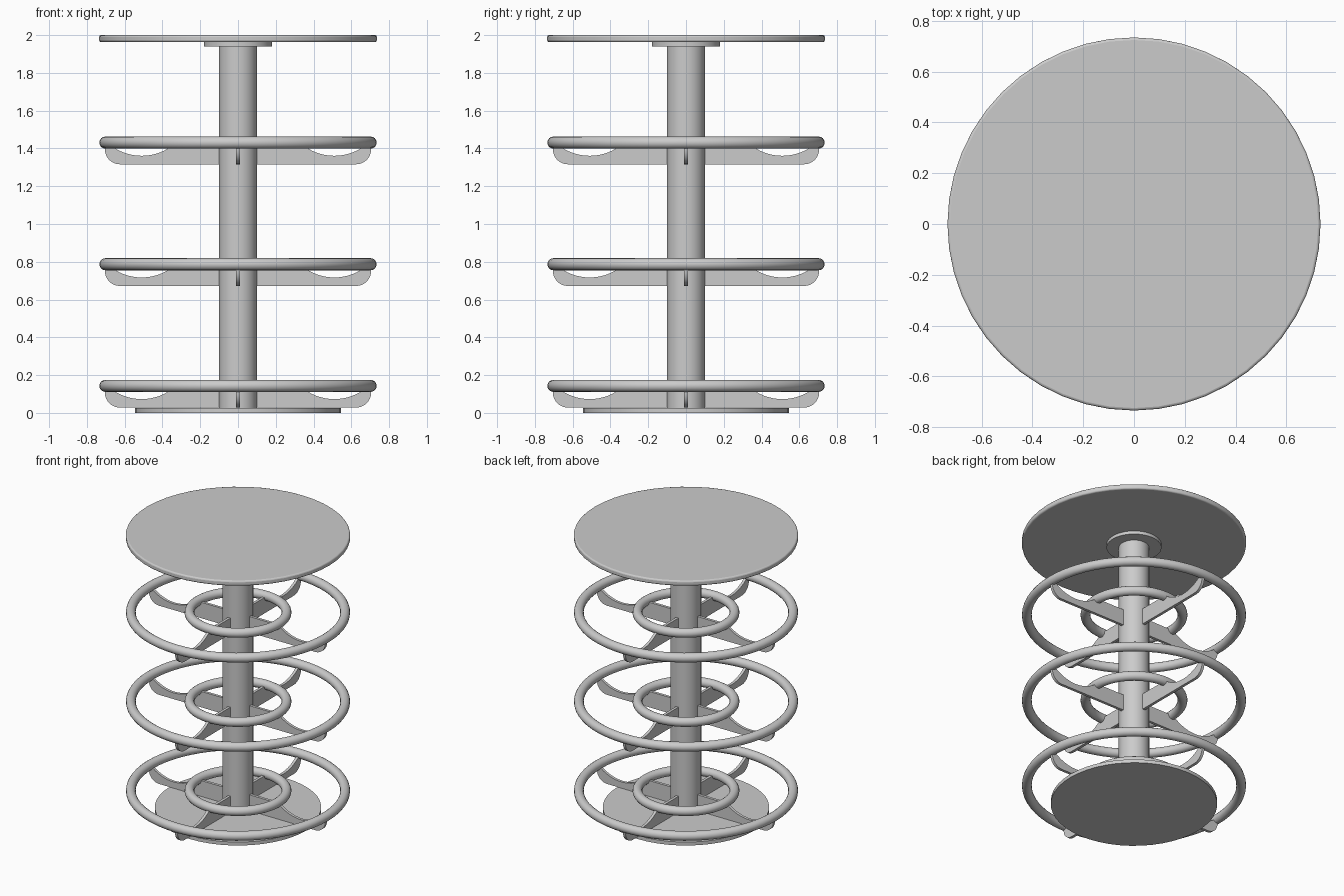
import bpy, bmesh, math
from mathutils import Matrix

cube = bpy.data.objects.get("Cube")
if cube:
    bpy.data.objects.remove(cube, do_unlink=True)

GREY = (0.6, 0.6, 0.6, 1.0)
metal = bpy.data.materials.new("light grey metal")
metal.use_nodes = True
metal.diffuse_color = GREY
metal.node_tree.nodes["Principled BSDF"].inputs["Base Color"].default_value = GREY


def finish(obj, name):
    obj.name = name
    obj.data.materials.append(metal)
    bpy.ops.object.select_all(action='DESELECT')
    obj.select_set(True)
    bpy.context.view_layer.objects.active = obj
    bpy.ops.object.shade_smooth_by_angle(angle=math.radians(35))
    return obj


def disc(name, radius, bottom, top, sides=48, bevel=0.0):
    bpy.ops.mesh.primitive_cylinder_add(vertices=sides, radius=radius, depth=top - bottom,
                                        location=(0, 0, (top + bottom) / 2))
    obj = finish(bpy.context.object, name)
    if bevel:
        mod = obj.modifiers.new("rounded rim", 'BEVEL')
        mod.width, mod.segments = bevel, 3
        mod.limit_method, mod.angle_limit = 'ANGLE', math.radians(40)
    return obj


def ring(name, radius, tube, z):
    bpy.ops.mesh.primitive_torus_add(major_radius=radius, minor_radius=tube, major_segments=64,
                                     minor_segments=16, location=(0, 0, z))
    return finish(bpy.context.object, name)


def arc(cx, cz, radius, start, end, steps):
    angles = [math.radians(start + (end - start) * i / steps) for i in range(steps + 1)]
    return [(cx + radius * math.cos(a), cz + radius * math.sin(a)) for a in angles]


def arms(name, z):
    # Bracket outline: rounded lower outer corner and a scooped upper edge
    outline = [(0.08, 0), (0.08, -0.115)]
    outline += arc(0.625, -0.035, 0.08, -90, 0, 8)
    outline += [(0.705, 0)]
    outline += arc(0.51, 0.2, 0.27, -48, -132, 16)
    bm = bmesh.new()
    half = 0.01
    for quarter in range(4):
        turn = Matrix.Rotation(quarter * math.pi / 2, 4, 'Z')
        base = bm.faces.new([bm.verts.new(turn @ Matrix.Translation((x, half, h)).translation)
                             for x, h in outline])
        grown = bmesh.ops.extrude_face_region(bm, geom=[base])
        moved = [v for v in grown["geom"] if isinstance(v, bmesh.types.BMVert)]
        bmesh.ops.translate(bm, verts=moved, vec=turn.to_3x3() @ Matrix.Translation((0, -2 * half, 0)).translation)
    bmesh.ops.recalc_face_normals(bm, faces=bm.faces)
    mesh = bpy.data.meshes.new(name)
    bm.to_mesh(mesh)
    bm.free()
    obj = bpy.data.objects.new(name, mesh)
    bpy.context.collection.objects.link(obj)
    obj.location.z = z
    return finish(obj, name)


# Base, column and top
disc("base_plate", 0.545, 0, 0.025)
disc("column", 0.1, 0.02, 1.95)
disc("top_mount", 0.18, 1.94, 1.966)
disc("table_top", 0.735, 1.963, 2.0, bevel=0.01)

# Three tiers of rings carried on crossed brackets
for tier, label in enumerate(("lower", "middle", "upper")):
    height = 0.143 + tier * 0.644
    ring(label + "_outer_ring", 0.702, 0.032, height)
    ring(label + "_inner_ring", 0.318, 0.032, height)
    arms(label + "_brackets", height)
